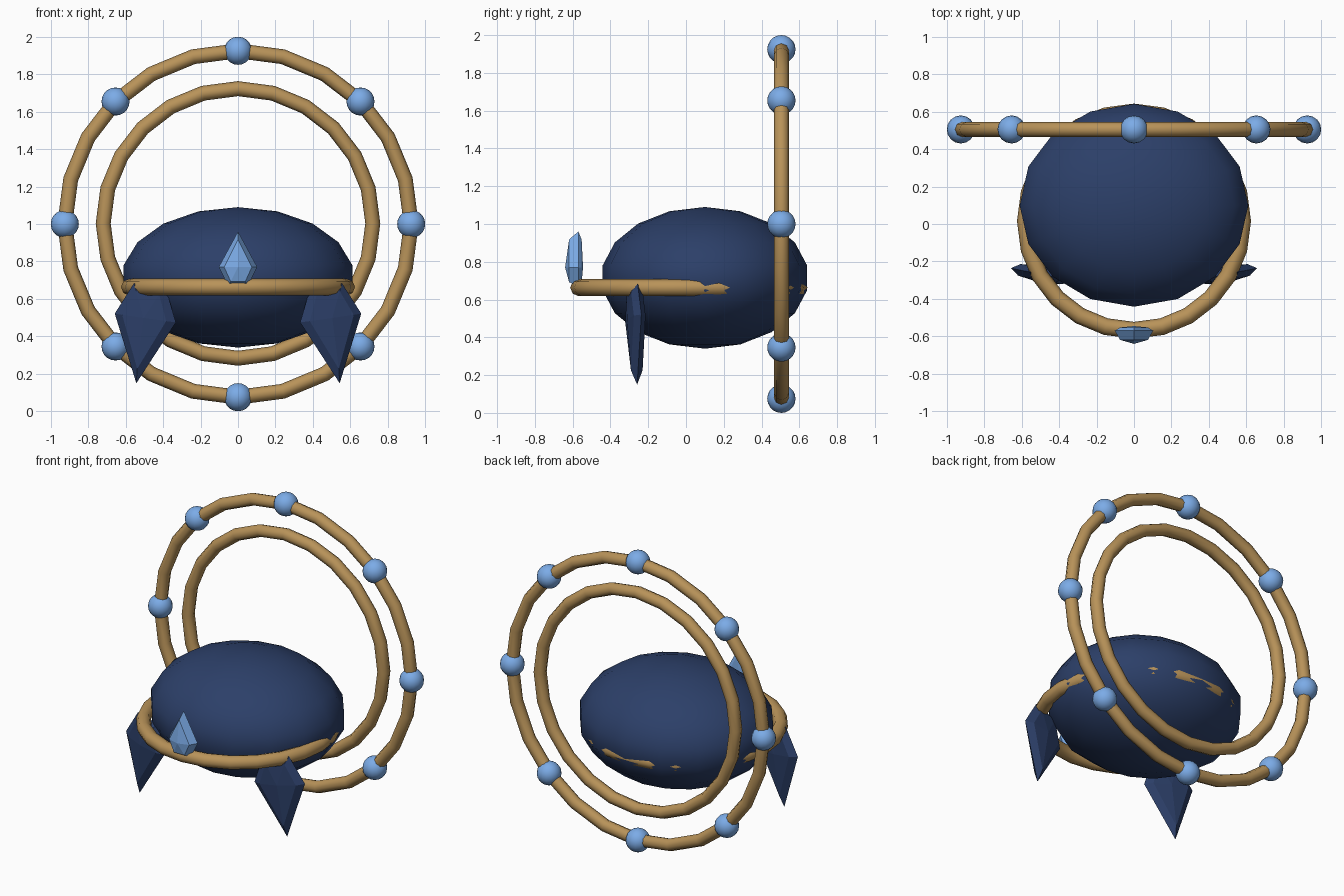
import bpy, bmesh
from math import pi, sin, cos, radians
from mathutils import Matrix

if "Cube" in bpy.data.objects:
    bpy.data.objects.remove(bpy.data.objects["Cube"])


def material(name, rgb):
    m = bpy.data.materials.new(name)
    m.diffuse_color = (*rgb, 1)
    m.use_nodes = True
    m.node_tree.nodes["Principled BSDF"].inputs["Base Color"].default_value = m.diffuse_color
    return m


GOLD = material("gold", (0.48, 0.29, 0.10))
NAVY = material("navy", (0.025, 0.05, 0.14))
BLUE = material("light_blue", (0.20, 0.41, 0.80))


def finish(name, mat, scale=(1, 1, 1), smooth=True):
    o = bpy.context.object
    o.name = name
    o.scale = scale
    o.data.materials.append(mat)
    if smooth:
        bpy.ops.object.shade_smooth()
    return o


def ring(name, loc, major, minor, rot=(0, 0, 0)):
    bpy.ops.mesh.primitive_torus_add(major_segments=24, minor_segments=8, location=loc,
                                     rotation=rot, major_radius=major, minor_radius=minor)
    return finish(name, GOLD)


def ball(name, loc, size, mat, segs=16, rings=9):
    bpy.ops.mesh.primitive_uv_sphere_add(segments=segs, ring_count=rings, radius=1, location=loc)
    return finish(name, mat, size)


def facet_gem(name, mat, w, tip, base, front, back, matrix):
    """Kite-shaped cut stone: outline in XZ, bevelled to a facet on both sides."""
    outline = [(0, tip), (w, 0), (0.52 * w, base), (-0.52 * w, base), (-w, 0)]
    bm = bmesh.new()
    rim = [bm.verts.new((x, 0, z)) for x, z in outline]
    n = len(rim)
    for depth in (-front, back):
        inner = [bm.verts.new((x * 0.72, depth * 0.7, z * 0.78)) for x, z in outline]
        peak = bm.verts.new((0, depth, 0))
        for i in range(n):
            j = (i + 1) % n
            bm.faces.new((rim[i], rim[j], inner[j], inner[i]))
            bm.faces.new((inner[i], inner[j], peak))
    bmesh.ops.recalc_face_normals(bm, faces=bm.faces)
    bm.transform(matrix)
    bmesh.ops.recalc_face_normals(bm, faces=bm.faces)
    me = bpy.data.meshes.new(name)
    bm.to_mesh(me)
    bm.free()
    o = bpy.data.objects.new(name, me)
    bpy.context.collection.objects.link(o)
    me.materials.append(mat)


# Flattened dome body
ball("body", (0, 0.10, 0.715), (0.62, 0.55, 0.375), NAVY)

# Upright double halo at the back, with eight beads on the outer ring
ring("halo_outer", (0, 0.505, 1.0), 0.925, 0.04, (pi / 2, 0, 0))
ring("halo_inner", (0, 0.505, 1.003), 0.72, 0.04, (pi / 2, 0, 0))
for i in range(8):
    a = i * pi / 4
    ball(f"halo_bead_{i + 1}", (0.925 * cos(a), 0.505, 1 + 0.925 * sin(a)),
         (0.075,) * 3, BLUE, 16, 10)

# Level band around the body
band = ring("band", (0, 0.015, 0.663), 0.58, 0.045)
band.scale = (1, 1.005, 1)

# Front stone standing on the band
facet_gem("front_gem", BLUE, 0.103, 0.19, -0.10, 0.07, 0.025,
          Matrix.Translation((0, -0.57, 0.77)))

# Side pendants hanging from the band, turned slightly outwards
for side, label in ((-1, "left"), (1, "right")):
    m = (Matrix.Translation((side * 0.495, -0.268, 0.498))
         @ Matrix.Rotation(side * radians(11), 4, 'Z')
         @ Matrix.Rotation(-side * radians(8), 4, 'Y'))
    facet_gem(f"{label}_pendant", NAVY, 0.168, -0.352, 0.175, 0.045, 0.045, m)
